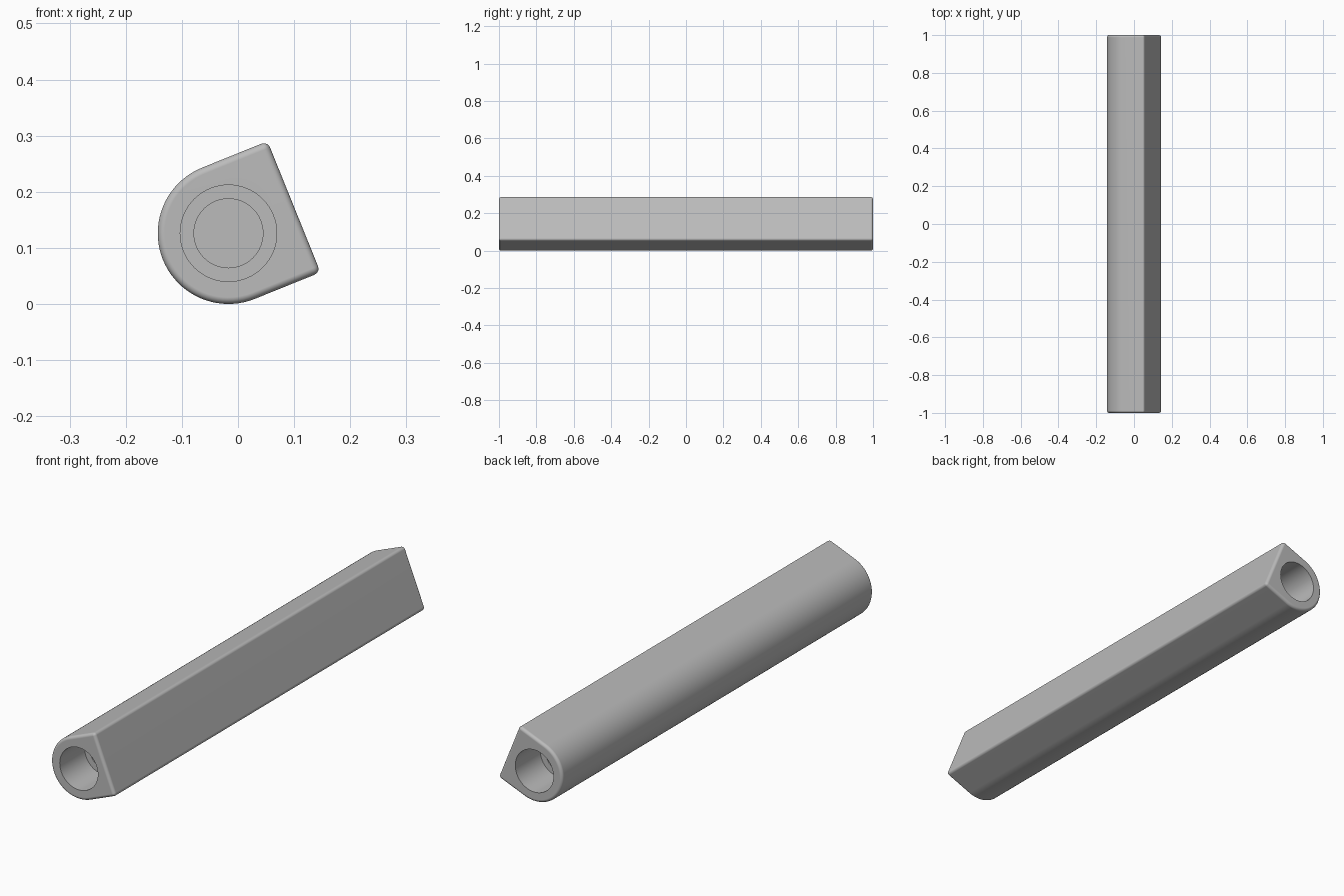
import bpy, bmesh, math
from mathutils import Vector, Matrix

cube = bpy.data.objects.get("Cube")
if cube:
    bpy.data.objects.remove(cube, do_unlink=True)

LENGTH = 2.0
RADIUS = 0.126
TILT = math.radians(22)
CENTRE = Vector((-0.017, 0, 0.126))
FILLET = 0.012

grey = bpy.data.materials.new("plain grey")
grey.use_nodes = True
colour = (0.5, 0.5, 0.5, 1)
grey.diffuse_color = colour
grey.node_tree.nodes["Principled BSDF"].inputs["Base Color"].default_value = colour


def make_object(name, bm):
    bmesh.ops.recalc_face_normals(bm, faces=bm.faces)
    mesh = bpy.data.meshes.new(name)
    bm.to_mesh(mesh)
    bm.free()
    mesh.materials.append(grey)
    obj = bpy.data.objects.new(name, mesh)
    bpy.context.collection.objects.link(obj)
    return obj


def make_bar():
    """Half-round, half-square section swept along y, with filleted edges."""
    points = [(RADIUS, -RADIUS), (RADIUS, RADIUS)]
    steps = 40
    for i in range(steps + 1):
        a = math.pi / 2 + math.pi * i / steps
        points.append((RADIUS * math.cos(a), RADIUS * math.sin(a)))
    bm = bmesh.new()
    face = bm.faces.new([bm.verts.new((u, -LENGTH / 2, v)) for u, v in points])
    swept = bmesh.ops.extrude_face_region(bm, geom=[face])["geom"]
    bmesh.ops.translate(bm, vec=(0, LENGTH, 0),
                        verts=[g for g in swept if isinstance(g, bmesh.types.BMVert)])
    bmesh.ops.recalc_face_normals(bm, faces=bm.faces)
    sharp = [e for e in bm.edges if e.calc_face_angle(0) > math.radians(40)]
    bmesh.ops.bevel(bm, geom=sharp, offset=FILLET, segments=5, profile=0.5,
                    affect='EDGES')
    bm.transform(Matrix.Translation(CENTRE) @ Matrix.Rotation(-TILT, 4, 'Y'))
    return make_object("bar", bm)


def make_bore(name, side):
    """Stepped blind hole: wide mouth, flat ledge, narrower pocket."""
    wide, narrow, ledge, floor = 0.086, 0.0615, 0.16, 0.4
    profile = [(0, -0.05), (wide, -0.05), (wide, ledge),
               (narrow, ledge), (narrow, floor), (0, floor)]
    bm = bmesh.new()
    verts = [bm.verts.new((r, side * (LENGTH / 2 - d), 0)) for r, d in profile]
    edges = [bm.edges.new(pair) for pair in zip(verts, verts[1:])]
    bmesh.ops.spin(bm, geom=verts + edges, cent=(0, 0, 0), axis=(0, 1, 0),
                   angle=math.tau, steps=64)
    bmesh.ops.remove_doubles(bm, verts=bm.verts, dist=1e-5)
    bm.transform(Matrix.Translation(CENTRE))
    cutter = make_object(name, bm)
    cutter.hide_render = True
    return cutter


bar = make_bar()
cutters = [make_bore("front_bore_cutter", -1), make_bore("back_bore_cutter", 1)]
for cutter in cutters:
    mod = bar.modifiers.new("bore", 'BOOLEAN')
    mod.operation = 'DIFFERENCE'
    mod.solver = 'EXACT'
    mod.object = cutter

# Keep the drilled result and drop the cutters
bpy.context.view_layer.update()
drilled = bpy.data.meshes.new_from_object(
    bar.evaluated_get(bpy.context.evaluated_depsgraph_get()))
bar.modifiers.clear()
bar.data = drilled
for cutter in cutters:
    bpy.data.objects.remove(cutter, do_unlink=True)

# Smooth the rounded areas, keep hole rims crisp and flats flat
bpy.ops.object.select_all(action='DESELECT')
bar.select_set(True)
bpy.context.view_layer.objects.active = bar
bpy.ops.object.shade_smooth_by_angle(angle=math.radians(35))
weighted = bar.modifiers.new("flat faces", 'WEIGHTED_NORMAL')
weighted.keep_sharp = True
